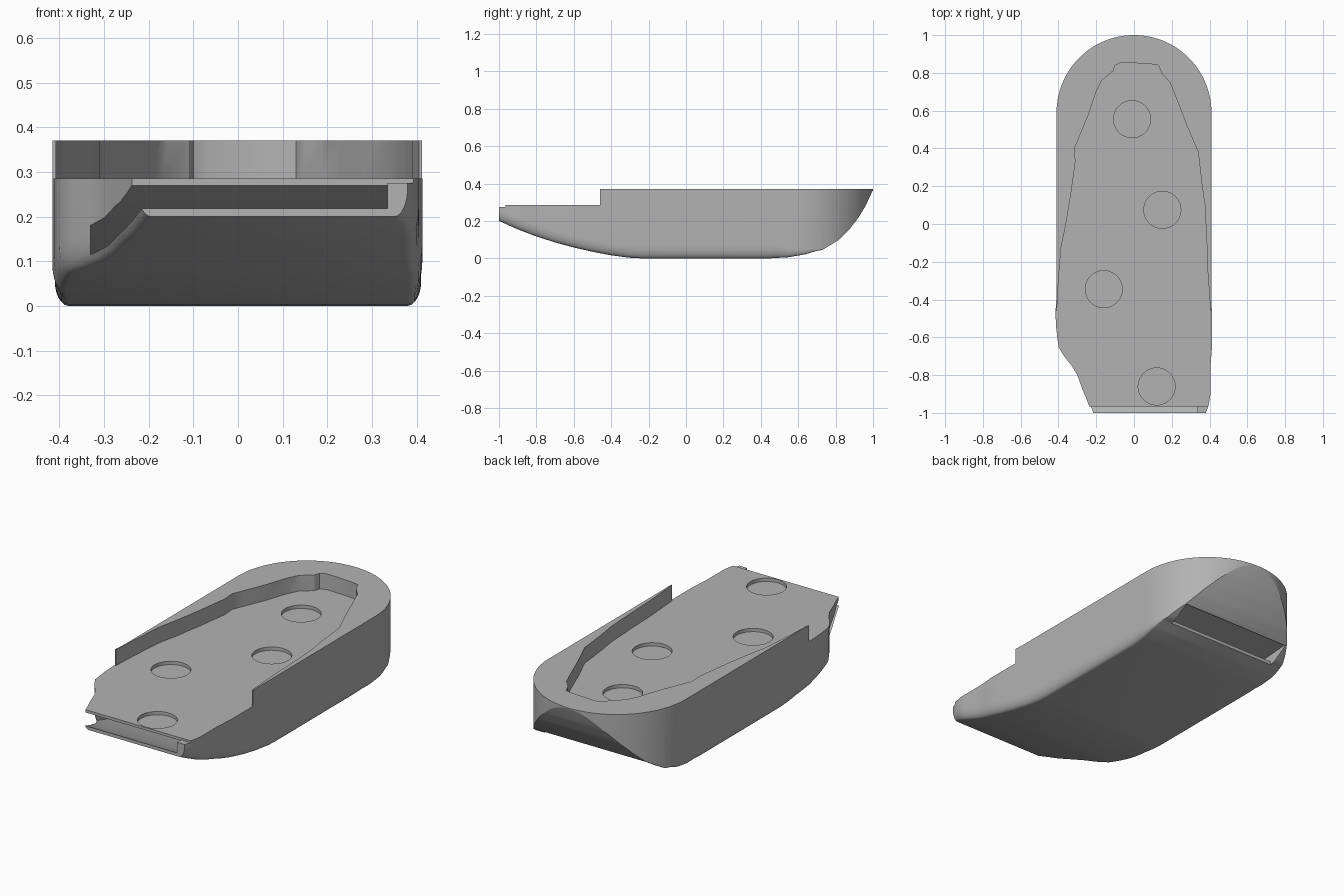
import bpy, bmesh, math

cube = bpy.data.objects.get("Cube")
if cube:
    bpy.data.objects.remove(cube, do_unlink=True)

grey = bpy.data.materials.new("plain_grey")
grey.use_nodes = True
COLOUR = (0.45, 0.45, 0.45, 1)
grey.diffuse_color = COLOUR
grey.node_tree.nodes["Principled BSDF"].inputs["Base Color"].default_value = COLOUR

TOP, FLOOR, RADIUS, ROUND_Y = 0.37, 0.285, 0.41, 0.59

# Underside height, and left and right wall positions, along the length
BOTTOM = [(-1, .2), (-.9, .155), (-.8, .117), (-.7, .085), (-.6, .058), (-.5, .035),
          (-.4, .016), (-.3, .003), (-.24, 0), (.45, 0), (.55, .006), (.64, .022),
          (.7, .04), (.73, .045), (.82, .1), (.87, .15), (.92, .215), (.96, .28), (1, .366)]
NARROW = [(-1, -.225), (-.93, -.25), (-.87, -.275), (-.8, -.3), (-.75, -.33), (-.7, -.37),
          (-.65, -.4), (-.55, -.412), (-.47, -.416), (-.38, -.41), (1, -.41)]
WIDE = [(-1, .38), (-.96, .395), (-.9, .405), (-.75, .405), (-.65, .413), (-.5, .413),
        (-.38, .41), (1, .41)]


def lerp(table, y):
    for (a, p), (b, q) in zip(table, table[1:]):
        if y <= b:
            return p + (q - p) * (y - a) / (b - a)
    return table[-1][1]


def finish(bm, name):
    bmesh.ops.recalc_face_normals(bm, faces=bm.faces)
    mesh = bpy.data.meshes.new(name)
    bm.to_mesh(mesh)
    bm.free()
    mesh.materials.append(grey)
    obj = bpy.data.objects.new(name, mesh)
    bpy.context.collection.objects.link(obj)
    return obj


def prism(name, points, shift):
    """Extrude a closed outline of 3D points by a vector."""
    bm = bmesh.new()
    face = bm.faces.new([bm.verts.new(p) for p in points])
    new = bmesh.ops.extrude_face_region(bm, geom=[face])["geom"]
    bmesh.ops.translate(bm, vec=shift, verts=[v for v in new if isinstance(v, bmesh.types.BMVert)])
    return finish(bm, name)


def cut(body, cutter):
    cutter.hide_render = True
    mod = body.modifiers.new("cut", 'BOOLEAN')
    mod.operation, mod.solver, mod.object = 'DIFFERENCE', 'EXACT', cutter
    bpy.context.view_layer.objects.active = body
    bpy.ops.object.modifier_apply(modifier=mod.name)
    bpy.data.objects.remove(cutter, do_unlink=True)


def section(y):
    """One cross-section with rounded lower corners."""
    xl, xr, zb = lerp(NARROW, y), lerp(WIDE, y), lerp(BOTTOM, y)
    if y > ROUND_Y:
        xr = max(math.sqrt(max(RADIUS ** 2 - (y - ROUND_Y) ** 2, 0)), .012)
        xl = -xr
    fade = min(1, max(0.002, (.74 - y) / .25))
    f, h = .03 * fade, .065 * fade
    arc = [(f * (1 - math.cos(t)), h * (1 - math.sin(t)))
           for t in (i * math.pi / 12 for i in range(7))]
    left = [(xl + a, y, zb + b) for a, b in arc]
    right = [(xr - a, y, zb + b) for a, b in reversed(arc)]
    return [(xl, y, TOP)] + left + right + [(xr, y, TOP)]


# Body lofted along its length, with a semicircular back
stations = {p[0] for t in (BOTTOM, NARROW, WIDE) for p in t}
stations |= {ROUND_Y + RADIUS * math.sin(i * math.pi / 48) for i in range(24)}
stations |= {.45 + .04 * i for i in range(4)}
bm = bmesh.new()
rings = [[bm.verts.new(p) for p in section(y)] for y in sorted(stations)]
for a, b in zip(rings, rings[1:]):
    for i in range(len(a)):
        j = (i + 1) % len(a)
        bm.faces.new((a[i], a[j], b[j], b[i]))
bm.faces.new(rings[0])
bm.faces.new(rings[-1])
body = finish(bm, "tray_body")

# Wavy recess, open over the whole front part
RIM = [(-.408, -.46), (-.4, -.3), (-.385, -.12), (-.36, 0), (-.335, .15), (-.31, .33),
       (-.315, .4), (-.29, .46), (-.24, .58), (-.2, .7), (-.17, .76), (-.11, .81),
       (-.1, .84), (-.07, .855), (.08, .848), (.13, .84), (.145, .8), (.19, .75),
       (.23, .65), (.28, .52), (.34, .38), (.36, .2), (.375, .1), (.385, -.1),
       (.39, -.25), (.405, -.46)]
outline = RIM + [(.6, -.46), (.6, -1.2), (-.6, -1.2), (-.6, -.46)]
cut(body, prism("recess_cutter", [(x, y, FLOOR) for x, y in outline], (0, 0, .3)))

# Lowered strip along the front edge
strip = [(-.965, .4), (-.965, .275), (-1.2, .275), (-1.2, .4)]
cut(body, prism("front_strip_cutter", [(-.6, y, z) for y, z in strip], (1.2, 0, 0)))

# Slot that follows the underside and opens at the front and under the back
runs = [y for y, z in BOTTOM if y <= .55]
ceiling = [(-1.2, .35), (-.965, .35), (-.965, .27)]
ceiling += [(y, lerp(BOTTOM, y) + .08) for y in runs if y > -.96] + [(.82, .107)]
shelf = [(.82, -.1), (.7, -.1), (.7, .058)]
shelf += [(y, lerp(BOTTOM, y) + .018) for y in reversed(runs)] + [(-1.2, .218)]
cut(body, prism("slot_cutter", [(-.33, y, z) for y, z in ceiling + shelf], (.665, 0, 0)))

# Shallow round pockets
for x, y in [(-.01, .555), (.15, .075), (-.16, -.345), (.12, -.86)]:
    ring = [(x + .098 * math.cos(i * math.pi / 24), y + .098 * math.sin(i * math.pi / 24),
             FLOOR - .018) for i in range(48)]
    cut(body, prism("pocket_cutter", ring, (0, 0, .2)))

bpy.ops.object.select_all(action='DESELECT')
body.select_set(True)
bpy.context.view_layer.objects.active = body
bpy.ops.object.shade_smooth_by_angle(angle=math.radians(30))
